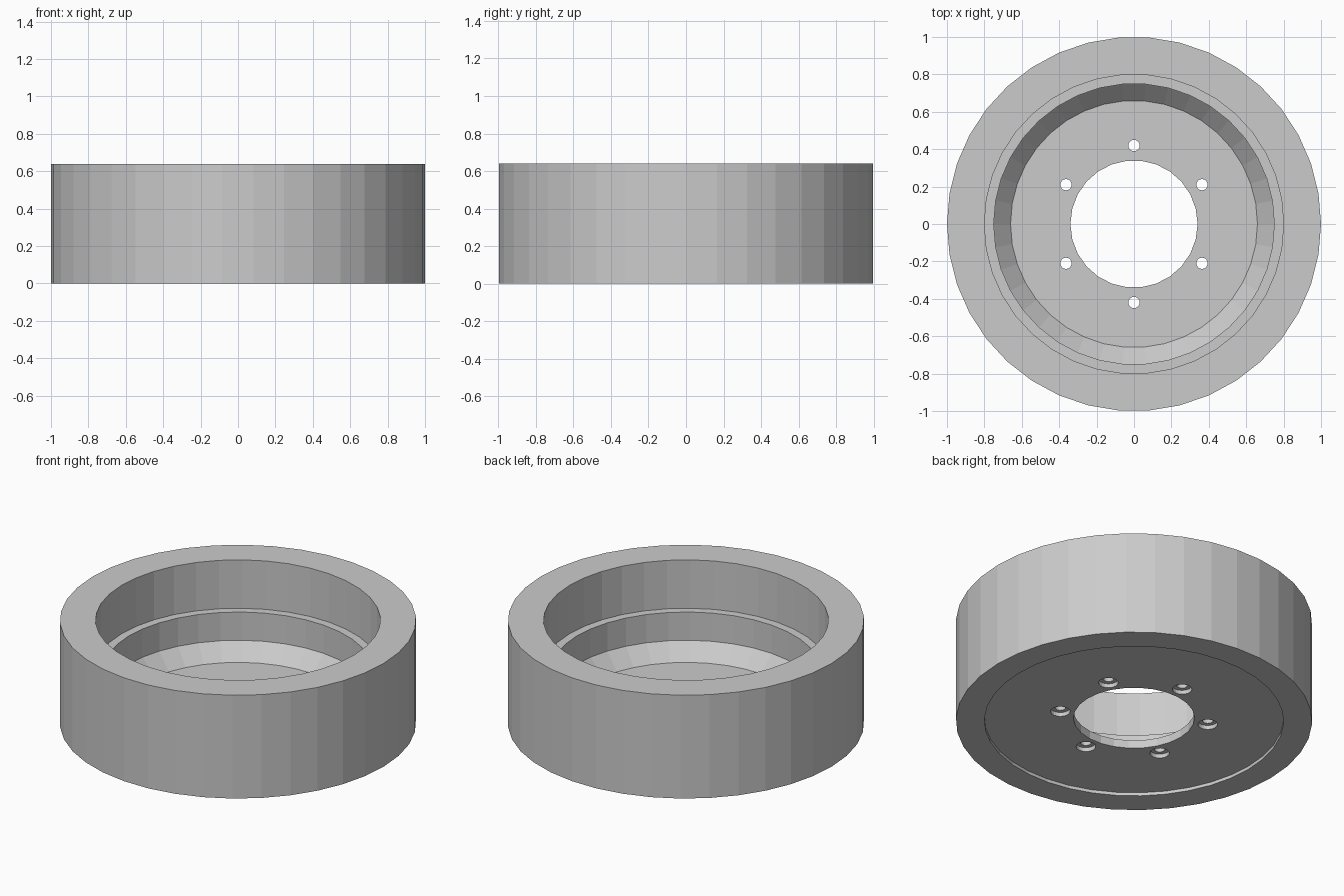
import bpy, bmesh
from math import cos, sin, pi, radians

if "Cube" in bpy.data.objects:
    bpy.data.objects.remove(bpy.data.objects["Cube"])


def revolve(name, profile, sides, loc=(0, 0, 0), closed=True):
    """Spin a (radius, z) outline round z; radius 0 becomes a pole."""
    bm = bmesh.new()
    rings = []
    for r, z in profile:
        if r == 0:
            rings.append([bm.verts.new((0, 0, z))] * sides)
        else:
            rings.append([bm.verts.new((r * cos(2 * pi * i / sides), r * sin(2 * pi * i / sides), z))
                          for i in range(sides)])
    pairs = list(zip(rings, rings[1:]))
    if closed:
        pairs.append((rings[-1], rings[0]))
    for a, b in pairs:
        for i in range(sides):
            j = (i + 1) % sides
            corners = list(dict.fromkeys([a[i], a[j], b[j], b[i]]))
            bm.faces.new(corners)
    bmesh.ops.recalc_face_normals(bm, faces=bm.faces)
    mesh = bpy.data.meshes.new(name)
    bm.to_mesh(mesh)
    bm.free()
    ob = bpy.data.objects.new(name, mesh)
    ob.location = loc
    bpy.context.collection.objects.link(ob)
    return ob


def cut(target, cutter):
    """Subtract the cutter, apply, and discard it."""
    cutter.hide_render = True
    mod = target.modifiers.new("cut", 'BOOLEAN')
    mod.object = cutter
    mod.operation = 'DIFFERENCE'
    mod.solver = 'EXACT'
    bpy.context.view_layer.objects.active = target
    bpy.ops.object.modifier_apply(modifier=mod.name)
    bpy.data.objects.remove(cutter)


SIDES = 38

# Outer tyre band
revolve("tyre", [(0.84, 0), (1, 0), (1, 0.64), (0.84, 0.64)], SIDES)

# Stepped rim: base, sloped foot, ledge and upper bore
rim = revolve("rim", [(0, 0.02), (0.84, 0.02), (0.84, 0.64), (0.80, 0.64), (0.80, 0.34),
                      (0.75, 0.34), (0.75, 0.165), (0.66, 0.07), (0, 0.07)], SIDES, closed=False)

# Centre opening
cut(rim, revolve("centre_cutter", [(0, -0.1), (0.34, -0.1), (0.34, 0.2), (0, 0.2)], 26, closed=False))

# Six bolt holes, counterbored from below
for k in range(6):
    a = radians(90 + 60 * k)
    cut(rim, revolve("bolt_cutter", [(0, -0.1), (0.055, -0.1), (0.055, 0.045), (0.03, 0.045),
                                     (0.03, 0.2), (0, 0.2)], 20,
                     (0.42 * cos(a), 0.42 * sin(a), 0), closed=False))
